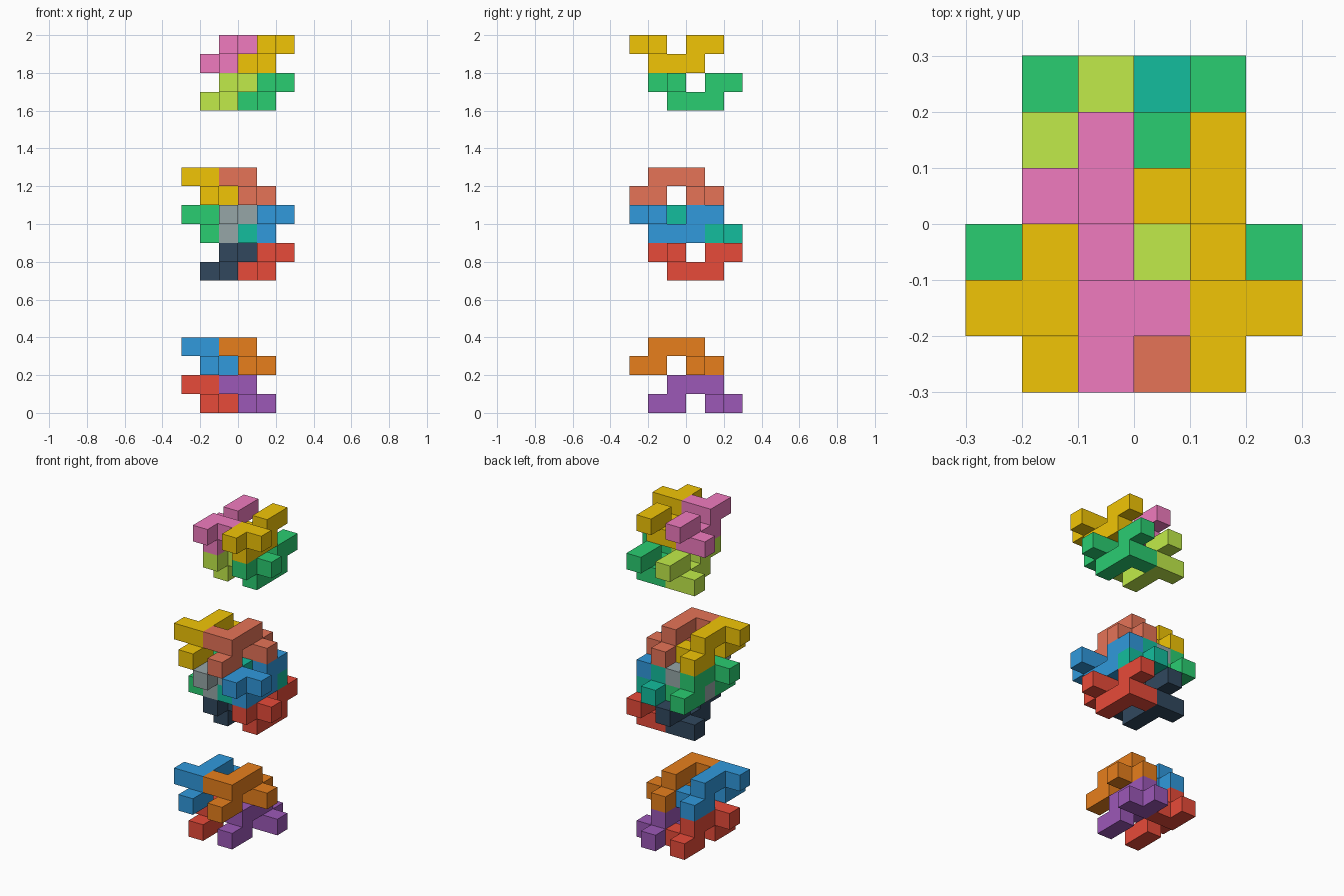
import bpy, bmesh, math
from mathutils import Vector

if "Cube" in bpy.data.objects:
    bpy.data.objects.remove(bpy.data.objects["Cube"])

U = 0.1  # cube size

# Notched bar (bar along y, notch on top) with one side peg per layer: (x, y, layer)
CELLS = {(0, y, 1) for y in (-2, -1, 1, 2)} | {(0, y, 0) for y in (-1, 0, 1)} | {(1, -1, 1), (-1, 1, 0)}


def puzzle_mesh(name):
    """Outer skin of the cube cells, coplanar faces merged."""
    bm = bmesh.new()
    for c in CELLS:
        centre = Vector((c[0], c[1], c[2] - 0.5))
        for axis in range(3):
            for s in (-1, 1):
                n = [0, 0, 0]
                n[axis] = s
                if tuple(a + b for a, b in zip(c, n)) in CELLS:
                    continue
                n = Vector(n)
                a = Vector([0.5 if i == (axis + 1) % 3 else 0 for i in range(3)])
                b = n.cross(a)
                corners = (a + b, b - a, -a - b, a - b)
                quad = [bm.verts.new((centre + n / 2 + k) * U) for k in corners]
                bm.faces.new(quad)
    bmesh.ops.remove_doubles(bm, verts=bm.verts, dist=1e-4)
    bmesh.ops.recalc_face_normals(bm, faces=bm.faces)
    bmesh.ops.dissolve_limit(bm, angle_limit=0.01, verts=bm.verts, edges=bm.edges)
    me = bpy.data.meshes.new(name)
    bm.to_mesh(me)
    bm.free()
    return me


def linear(h):
    return [(int(h[i:i + 2], 16) / 255) ** 2.2 for i in (0, 2, 4)] + [1]


def piece(name, colour, x, y, z, flipped):
    me = puzzle_mesh(name)
    ob = bpy.data.objects.new(name, me)
    ob.location = ((x + 0.5) * U, (y + 0.5) * U, z + U)
    if flipped:
        ob.rotation_euler.x = math.pi
    mat = bpy.data.materials.get(colour) or bpy.data.materials.new(colour)
    mat.diffuse_color = linear(COLOURS[colour])
    mat.use_nodes = True
    mat.node_tree.nodes["Principled BSDF"].inputs["Base Color"].default_value = mat.diffuse_color
    me.materials.append(mat)
    bpy.context.collection.objects.link(ob)


COLOURS = dict(red="e74c3c", blue="3498db", green="2ecc71", yellow="f1c40f",
               purple="9b59b6", orange="e67e22", teal="1abc9c", slate="34495e",
               pink="f07abd", lime="c0eb4b", salmon="e57358", grey="95a5a6")

# Layers, bottom to top: group, base height, y cell, flipped, {x cell: colour}
LAYERS = [
    ("lower", 0.0, 0, True, {-2: "red", 0: "purple"}),
    ("lower", 0.2, -1, True, {-2: "blue", 0: "orange"}),
    ("middle", 0.7, 0, False, {-1: "slate", 1: "red"}),
    ("middle", 0.9, -1, False, {-1: "grey", 1: "blue"}),
    ("middle", 0.9, 0, True, {-2: "green", 0: "teal"}),
    ("middle", 1.1, -1, True, {-2: "yellow", 0: "salmon"}),
    ("upper", 1.6, 0, False, {-1: "lime", 1: "green"}),
    ("upper", 1.8, -1, False, {-1: "pink", 1: "yellow"}),
]
for group, z, y, flipped, row in LAYERS:
    for x, colour in row.items():
        piece(f"{group}_{colour}_piece", colour, x, y, z, flipped)
